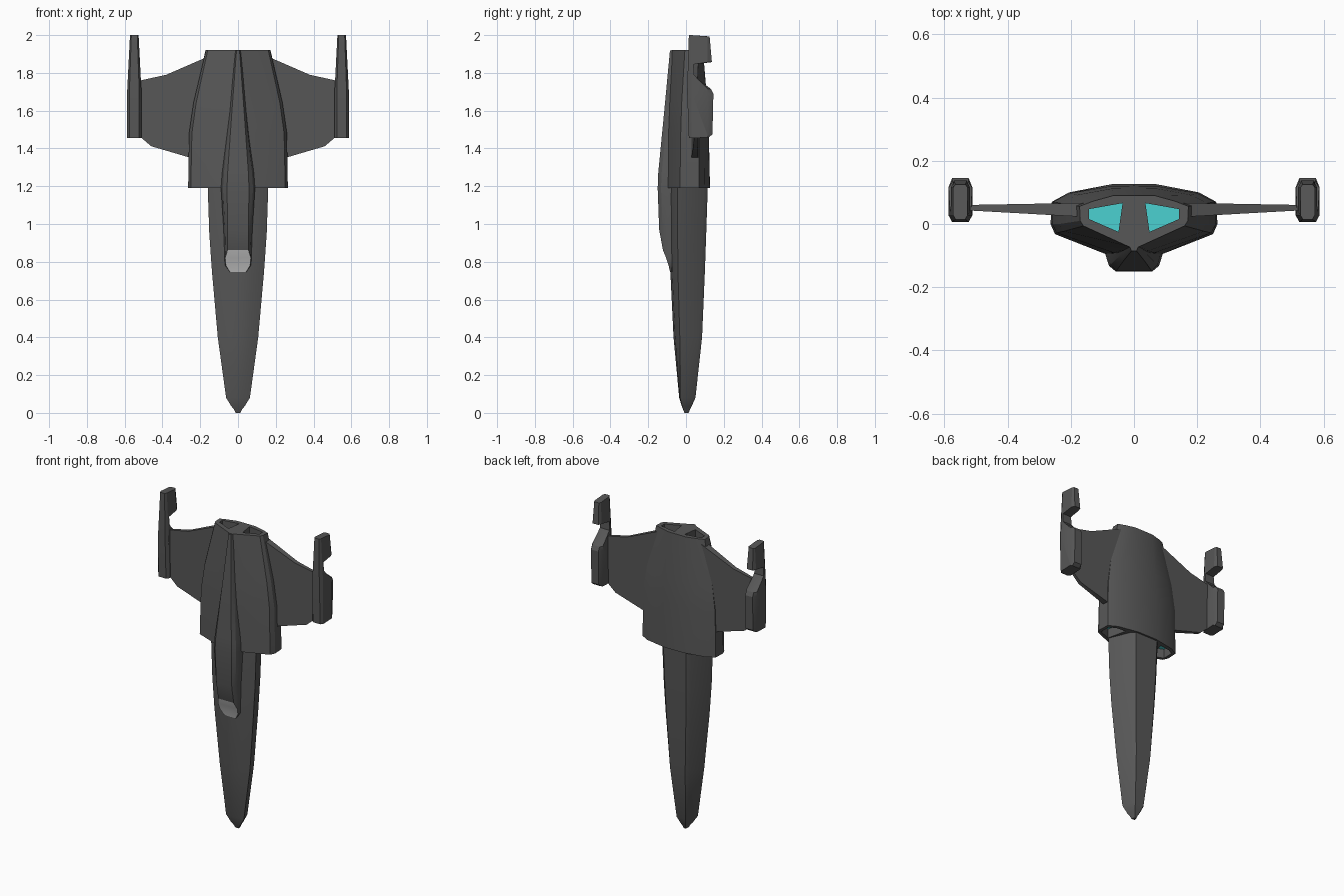
import bpy, bmesh

if "Cube" in bpy.data.objects:
    bpy.data.objects.remove(bpy.data.objects["Cube"], do_unlink=True)


def material(name, rgb):
    mat = bpy.data.materials.new(name)
    mat.use_nodes = True
    mat.diffuse_color = (*rgb, 1)
    mat.node_tree.nodes["Principled BSDF"].inputs["Base Color"].default_value = (*rgb, 1)
    return mat


HULL, GLOW, GLASS = range(3)
MATS = [material("dark_grey_hull", (0.095, 0.095, 0.095)),
        material("cyan_glow", (0.07, 0.64, 0.64)),
        material("pale_grey_glass", (0.55, 0.55, 0.55))]


def loft(name, rings, rule=None):
    """Skin closed rings of 3D points and cap both ends."""
    bm = bmesh.new()
    loops = [[bm.verts.new(p) for p in ring] for ring in rings]
    n = len(loops[0])
    for a, b in zip(loops, loops[1:]):
        for i in range(n):
            j = (i + 1) % n
            bm.faces.new((a[i], a[j], b[j], b[i]))
    bm.faces.new(loops[0][::-1])
    bm.faces.new(loops[-1])
    bmesh.ops.recalc_face_normals(bm, faces=bm.faces)
    bm.normal_update()
    if rule:
        for f in bm.faces:
            f.material_index = rule(f)
    mesh = bpy.data.meshes.new(name)
    bm.to_mesh(mesh)
    bm.free()
    for mat in MATS:
        mesh.materials.append(mat)
    obj = bpy.data.objects.new(name, mesh)
    bpy.context.scene.collection.objects.link(obj)
    return obj


def ring(z, half):
    """Mirror a half section (front centre to back centre) across x."""
    return [(x, y, z) for x, y in half] + [(-x, y, z) for x, y in half[-2:0:-1]]


def activate(obj):
    bpy.ops.object.select_all(action="DESELECT")
    obj.select_set(True)
    bpy.context.view_layer.objects.active = obj


# Fuselage: flat-fronted section whose sides lean in towards the back
def hull_section(z, w, front, back):
    side = front + 0.22 * (back - front) * min(1, z / 0.3)
    return ring(z, [(0, front), (w * 0.55, front + 0.25 * (side - front)), (w, side),
                    (w * 0.64, back - 0.02 * min(1, w / 0.1)), (w * 0.5, back), (0, back)])


loft("fuselage", [hull_section(*s) for s in [
    (0, 0.012, -0.008, 0.014), (0.02, 0.022, -0.016, 0.022),
    (0.035, 0.035, -0.022, 0.03), (0.08, 0.063, -0.036, 0.05),
    (0.4, 0.107, -0.066, 0.085), (0.75, 0.138, -0.083, 0.1),
    (0.95, 0.152, -0.087, 0.107), (1.19, 0.16, -0.09, 0.115),
    (1.28, 0.162, -0.09, 0.116)]])

# Engine housing
housing = loft("engine_housing", [
    ring(1.19, [(0, -0.105), (0.09, -0.095), (0.25, -0.032), (0.264, 0),
                (0.26, 0.07), (0.205, 0.1), (0.07, 0.126), (0, 0.127)]),
    ring(1.48, [(0, -0.1), (0.065, -0.091), (0.244, -0.028), (0.259, 0),
                (0.256, 0.07), (0.2, 0.098), (0.07, 0.12), (0, 0.121)]),
    ring(1.64, [(0, -0.094), (0.045, -0.085), (0.222, -0.023), (0.236, 0),
                (0.234, 0.066), (0.18, 0.092), (0.07, 0.112), (0, 0.113)]),
    ring(1.92, [(0, -0.078), (0.02, -0.07), (0.16, -0.006), (0.17, 0.01),
                (0.172, 0.056), (0.13, 0.072), (0.065, 0.09), (0, 0.09)])])


# Recessed intakes below and exhausts above, each with a glowing floor
def recess(outline, floor, mouth):
    for s in (1, -1):
        cutter = loft("recess_cutter",
                      [[(s * x, y, z) for x, y in outline] for z in (floor, mouth)],
                      lambda f: GLOW if abs(f.calc_center_median().z - floor) < 0.001 else HULL)
        cutter.hide_render = True
        mod = housing.modifiers.new("recess", "BOOLEAN")
        mod.operation, mod.solver, mod.object = "DIFFERENCE", "EXACT", cutter
        activate(housing)
        bpy.ops.object.modifier_apply(modifier=mod.name)
        bpy.data.objects.remove(cutter, do_unlink=True)


recess([(0.036, 0.066), (0.049, -0.025), (0.143, 0.016), (0.143, 0.047)], 1.82, 1.96)
recess([(0.165, -0.044), (0.242, -0.014), (0.242, 0.056), (0.2, 0.078), (0.135, 0.085)],
       1.25, 1.15)


# Canopy and tapering spine, with the window on its lower slope
def spine_section(z, top, base, y):
    return ring(z, [(0, y), (top, y), ((top + 2 * base) / 3, y + 0.018),
                    (base, y + 0.052), (base, y + 0.085), (0, y + 0.085)])


def window_rule(face):
    c = face.calc_center_median()
    return GLASS if c.z < 0.862 and abs(c.x) < 0.042 and face.normal.y < -0.4 else HULL


loft("canopy_spine", [spine_section(*s) for s in [
    (0.745, 0.042, 0.046, -0.084), (0.78, 0.064, 0.07, -0.092),
    (0.82, 0.068, 0.073, -0.105), (0.862, 0.055, 0.073, -0.122),
    (0.97, 0.055, 0.076, -0.142), (1.19, 0.058, 0.09, -0.15),
    (1.27, 0.055, 0.084, -0.147), (1.6, 0.032, 0.046, -0.115),
    (1.918, 0.008, 0.02, -0.085)]], window_rule)

# Wings: thin plates tapering towards the tips
WING = [(0.15, 1.89), (0.38, 1.79), (0.53, 1.757), (0.53, 1.475),
        (0.51, 1.455), (0.46, 1.412), (0.25, 1.35), (0.15, 1.35)]
# Wingtip pods: side profile (y, z) with a raised fin above a narrow neck
POD = [(0.015, 1.455), (0.12, 1.458), (0.14, 1.475), (0.145, 1.69), (0.132, 1.715),
       (0.065, 1.765), (0.043, 1.79), (0.04, 1.845), (0.137, 1.857),
       (0.125, 1.993), (0.015, 2.0), (0.006, 1.7)]


def pod_layer(side, offset, low, high):
    layer = []
    for y, z in POD:
        taper = 1 - 0.4 * max(0, z - 1.7) / 0.3
        layer.append((side * (0.549 + offset * taper), min(max(y, low), high), z))
    return layer


for side, label in ((1, "left"), (-1, "right")):
    loft(label + "_wing", [
        [(side * x, 0.022 + 0.056 * (x - 0.15), z) for x, z in WING],
        [(side * x, 0.067 - 0.018 * (x - 0.15), z) for x, z in WING]])
    loft(label + "_wingtip_pod", [
        pod_layer(side, -0.038, 0.028, 0.115), pod_layer(side, -0.026, 0, 1),
        pod_layer(side, 0.026, 0, 1), pod_layer(side, 0.038, 0.028, 0.115)])

# Soft shading with crisp edges
for obj in bpy.context.scene.objects:
    if obj.type == "MESH":
        activate(obj)
        bpy.ops.object.shade_smooth_by_angle(angle=0.45)
